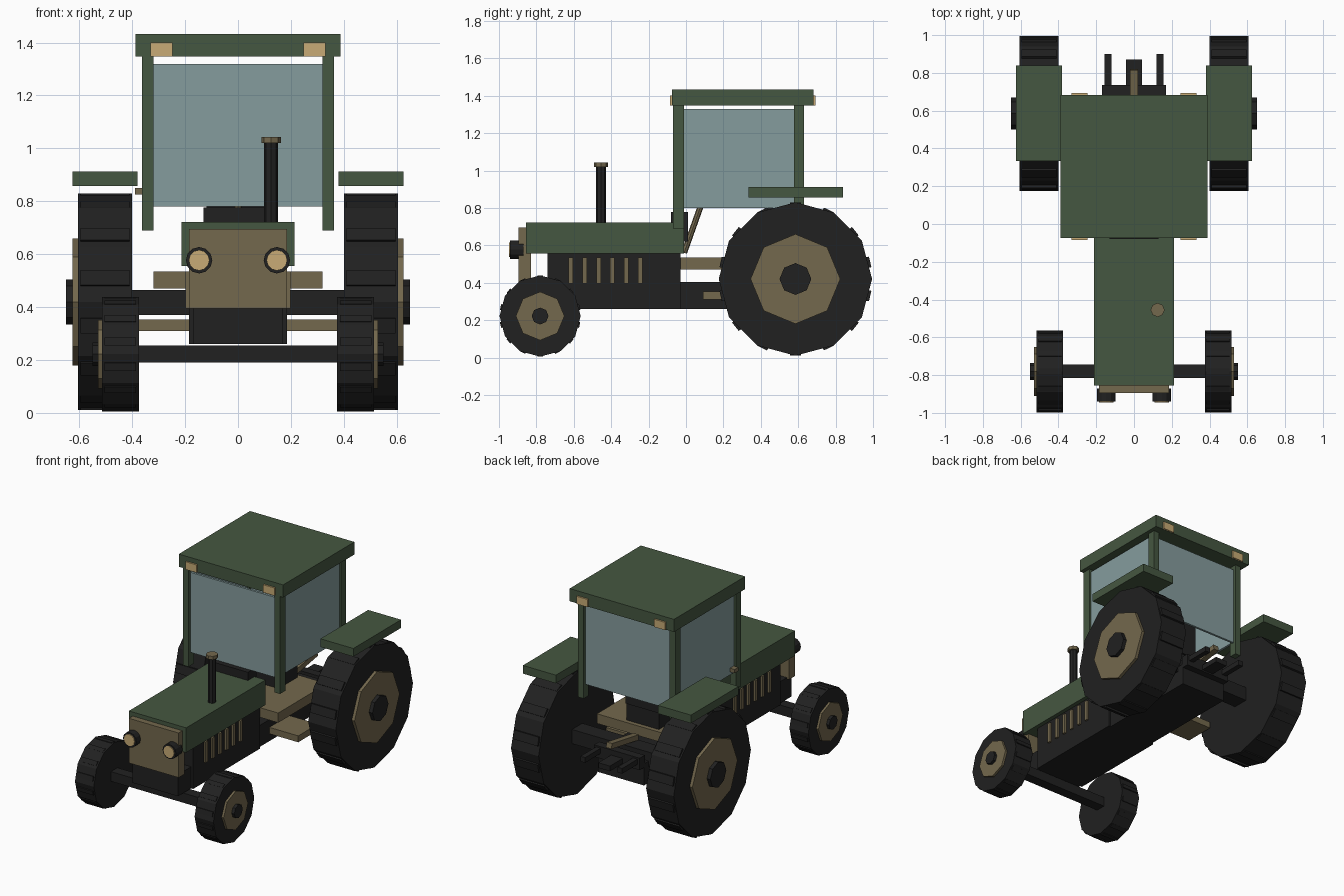
import bpy
from math import pi, cos, sin, atan2
from mathutils import Vector

cube = bpy.data.objects.get("Cube")
if cube:
    bpy.data.objects.remove(cube)


def material(name, r, g, b):
    m = bpy.data.materials.new(name)
    m.use_nodes = True
    m.diffuse_color = (r, g, b, 1)
    m.node_tree.nodes["Principled BSDF"].inputs["Base Color"].default_value = (r, g, b, 1)
    return m


GREEN = material("body green", .06, .095, .052)
TAN = material("dull tan", .172, .138, .074)
BLACK = material("rubber black", .015, .015, .015)
LAMP = material("lamp cream", .58, .41, .18)
GLASS = material("window glass", .235, .335, .34)


def box(name, mat, x, y, z, tilt=0):
    """Box from (min, max) ranges, optionally tilted about x."""
    bpy.ops.mesh.primitive_cube_add(size=1, location=[(a + b) / 2 for a, b in (x, y, z)],
                                    rotation=(tilt, 0, 0))
    ob = bpy.context.object
    ob.scale = [b - a for a, b in (x, y, z)]
    ob.name = name
    ob.data.materials.append(mat)
    return ob


def pair(name, mat, x, y, z):
    """The same box on the left (+x) and the right."""
    box("left_" + name, mat, x, y, z)
    box("right_" + name, mat, (-x[1], -x[0]), y, z)


def cyl(name, mat, start, end, radius, sides):
    start, end = Vector(start), Vector(end)
    axis = end - start
    bpy.ops.mesh.primitive_cylinder_add(vertices=sides, radius=radius, depth=axis.length,
                                        location=(start + end) / 2)
    ob = bpy.context.object
    ob.rotation_euler = axis.to_track_quat('Z', 'Y').to_euler()
    ob.name = name
    ob.data.materials.append(mat)
    return ob


def wheel(name, side, y, z, radius, inner, outer, rim_r, rim_x, hub_r, hub_x):
    def disc(part, mat, x0, x1, r, sides):
        cyl(name + part, mat, (side * x0, y, z), (side * x1, y, z), r, sides)
    disc("_tyre", BLACK, inner, outer, radius, 12)
    disc("_rim", TAN, outer - .02, rim_x, rim_r, 8)
    disc("_hub", BLACK, outer, hub_x, hub_r, 8)
    # low tread blocks around the tyre
    count = 14
    mid, width = side * (inner + outer) / 2, outer - inner - .02
    for i in range(count):
        a = 2 * pi * i / count
        r = radius * .965
        lug = box(name + "_tread", BLACK, (mid - width / 2, mid + width / 2),
                  (y + r * sin(a) - radius * .07, y + r * sin(a) + radius * .07),
                  (z + r * cos(a) - radius * .035, z + r * cos(a) + radius * .035), -a)


# wheels and axles
for side, label in ((1, "left"), (-1, "right")):
    wheel(label + "_rear_wheel", side, .585, .42, .41, .4, .605, .24, .625, .085, .65)
    wheel(label + "_front_wheel", side, -.78, .222, .217, .375, .515, .13, .53, .045, .55)
box("front_axle", BLACK, (-.4, .4), (-.815, -.745), (.19, .255))
box("rear_axle", BLACK, (-.42, .42), (.53, .64), (.37, .465))

# chassis, engine and bonnet
box("chassis", BLACK, (-.17, .17), (-.88, .69), (.26, .405))
box("engine", BLACK, (-.185, .185), (-.74, -.03), (.26, .56))
box("bonnet", GREEN, (-.213, .213), (-.855, -.01), (.555, .722))
box("grille", TAN, (-.185, .185), (-.895, -.83), (.395, .695))
for i in range(6):
    y = -.615 + i * .074
    pair("vent", TAN, (.18, .198), (y - .012, y + .012), (.395, .535))
for s, label in ((1, "left"), (-1, "right")):
    x = s * .147
    cyl(label + "_headlight_shell", BLACK, (x, -.87, .577), (x, -.94, .577), .05, 12)
    cyl(label + "_headlight_lens", LAMP, (x, -.9, .577), (x, -.946, .577), .039, 12)
cyl("exhaust_pipe", BLACK, (.125, -.455, .7), (.125, -.455, 1.02), .026, 8)
cyl("exhaust_cap", TAN, (.125, -.455, 1.02), (.125, -.455, 1.043), .037, 8)

# driver's place
box("platform", TAN, (-.32, .32), (-.03, .49), (.47, .535))
pair("step", TAN, (.17, .385), (.09, .3), (.31, .353))
box("dashboard", BLACK, (-.13, .13), (-.08, .01), (.62, .777))
cyl("steering_column", TAN, (0, -.01, .56), (0, .1, .87), .016, 8)
cyl("steering_wheel", BLACK, (0, .095, .86), (0, .105, .885), .085, 12)
box("seat_base", BLACK, (-.12, .12), (.26, .46), (.535, .65))
box("seat_back", BLACK, (-.12, .12), (.42, .47), (.65, .9))
box("side_handle", TAN, (-.39, -.355), (.0, .04), (.825, .85))

# cab
pair("front_post", GREEN, (.32, .362), (-.07, -.012), (.69, 1.35))
pair("rear_post", GREEN, (.32, .362), (.578, .63), (.69, 1.35))
pair("side_window", GLASS, (.335, .35), (-.012, .578), (.8, 1.33))
box("front_window", GLASS, (-.32, .32), (-.05, -.035), (.78, 1.318))
box("rear_window", GLASS, (-.32, .32), (.597, .612), (.78, 1.318))
box("roof", GREEN, (-.388, .388), (-.075, .682), (1.347, 1.432))
for y, label in ((-.075, "front_roof_lamp"), (.682, "rear_roof_lamp")):
    pair(label, LAMP, (.247, .33), (y - .011, y + .011), (1.348, 1.4))
pair("fender", GREEN, (.38, .625), (.333, .84), (.857, .912))

# rear hitch
box("hitch_crossbar", BLACK, (-.17, .17), (.68, .735), (.38, .46))
pair("hitch_arm", BLACK, (.12, .155), (.7, .9), (.415, .45))
box("drawbar", BLACK, (-.043, .043), (.68, .87), (.39, .425))
box("top_link", TAN, (-.02, .02), (.53, .82), (.49, .525), atan2(.05, .29))
